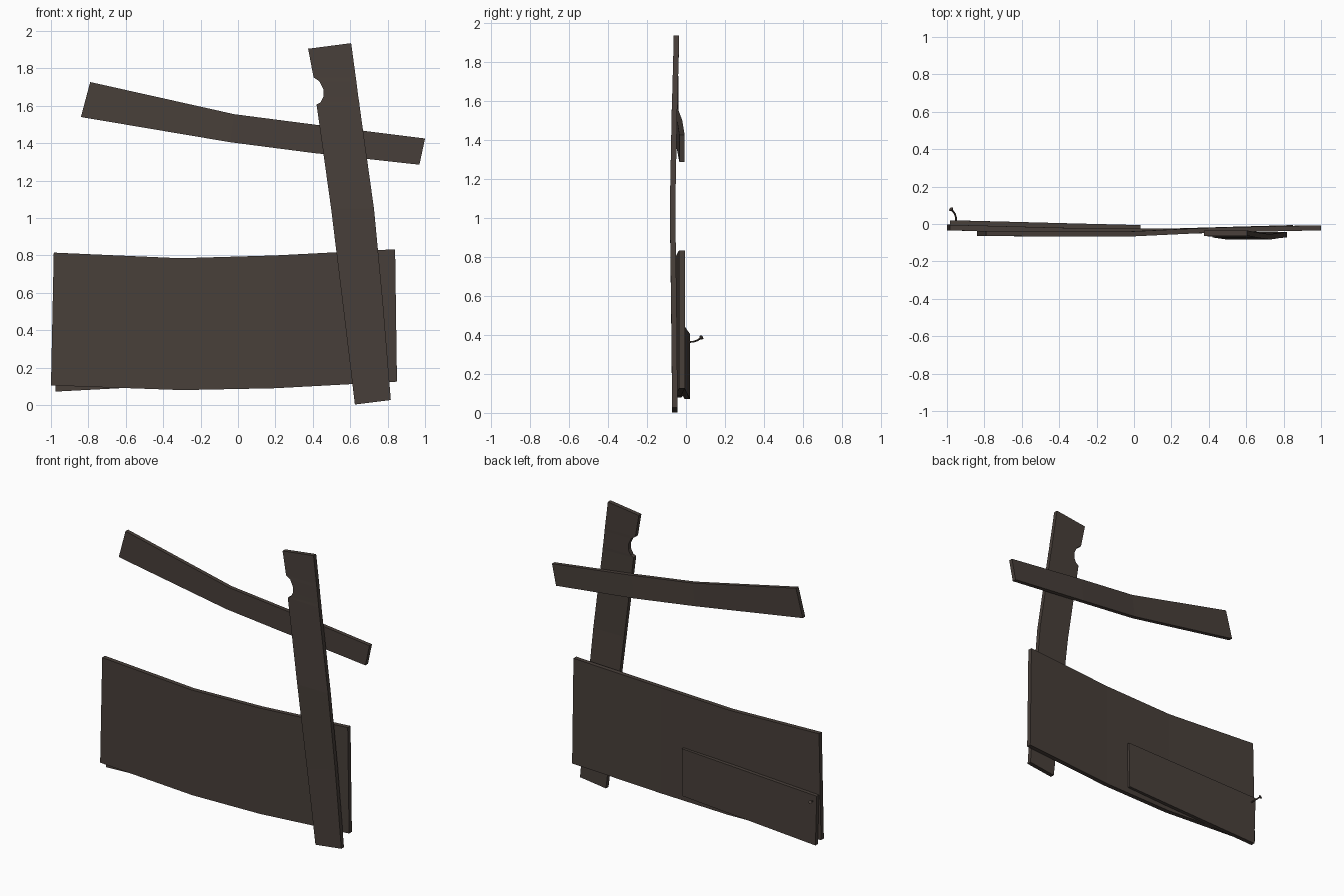
import bpy
import bmesh

default = bpy.data.objects.get("Cube")
if default:
    bpy.data.objects.remove(default, do_unlink=True)


def make_material(name, colour):
    mat = bpy.data.materials.new(name)
    mat.use_nodes = True
    mat.diffuse_color = colour
    mat.node_tree.nodes["Principled BSDF"].inputs["Base Color"].default_value = colour
    return mat


wood = make_material("dark weathered wood", (0.065, 0.05, 0.042, 1))


def plank(name, rows, thickness):
    """Bent board: each row is (edge A x, z), (edge B x, z), front y."""
    bm = bmesh.new()
    rings = []
    for (ax, az), (bx, bz), y in rows:
        back = y + thickness
        corners = (ax, y, az), (bx, y, bz), (bx, back, bz), (ax, back, az)
        rings.append([bm.verts.new(c) for c in corners])
    for low, high in zip(rings, rings[1:]):
        for i in range(4):
            j = (i + 1) % 4
            bm.faces.new((low[i], low[j], high[j], high[i]))
    bm.faces.new(rings[0])
    bm.faces.new(rings[-1])
    bmesh.ops.recalc_face_normals(bm, faces=bm.faces)
    mesh = bpy.data.meshes.new(name)
    bm.to_mesh(mesh)
    bm.free()
    mesh.materials.append(wood)
    obj = bpy.data.objects.new(name, mesh)
    bpy.context.collection.objects.link(obj)
    return obj


# Wide panel, bowed gently forward in the middle
plank("wide_board", [
    ((-1.0, 0.105), (-0.985, 0.815), -0.034),
    ((-0.3, 0.08), (-0.31, 0.785), -0.052),
    ((0.2, 0.09), (0.2, 0.8), -0.054),
    ((0.85, 0.125), (0.84, 0.833), -0.036),
], 0.03)

# Upright with a knot hole broken out of one edge
plank("upright_plank", [
    ((0.625, 0.003), (0.817, 0.027), -0.071),
    ((0.565, 0.5), (0.775, 0.55), -0.076),
    ((0.498, 1.05), (0.727, 1.05), -0.083),
    ((0.42, 1.607), (0.65, 1.6), -0.072),
    ((0.441, 1.618), (0.648, 1.62), -0.071),
    ((0.457, 1.65), (0.643, 1.65), -0.07),
    ((0.457, 1.687), (0.638, 1.69), -0.069),
    ((0.436, 1.73), (0.633, 1.73), -0.068),
    ((0.404, 1.752), (0.63, 1.75), -0.067),
    ((0.375, 1.905), (0.605, 1.935), -0.063),
], 0.028)

# Upper crosspiece, twisted back behind the upright
plank("crosspiece", [
    ((-0.84, 1.54), (-0.79, 1.727), -0.065),
    ((-0.04, 1.405), (-0.02, 1.555), -0.067),
    ((0.4, 1.348), (0.42, 1.498), -0.046),
    ((0.97, 1.285), (1.0, 1.425), -0.034),
], 0.027)

# Short patch board on the back
plank("patch_board", [
    ((-0.975, 0.072), (-0.985, 0.405), -0.008),
    ((0.03, 0.125), (0.035, 0.442), -0.034),
], 0.028)

# Bent nail sticking out of the patch board, flared at its head
curve = bpy.data.curves.new("bent_nail", "CURVE")
curve.dimensions = "3D"
curve.bevel_depth = 0.005
curve.bevel_resolution = 1
curve.use_fill_caps = True
path = [(-0.952, 0.0, 0.363, 1), (-0.952, 0.035, 0.364, 1),
        (-0.958, 0.055, 0.37, 1), (-0.972, 0.073, 0.382, 1),
        (-0.976, 0.077, 0.385, 2.4), (-0.979, 0.081, 0.388, 2.4)]
spline = curve.splines.new("POLY")
spline.points.add(len(path) - 1)
for point, (x, y, z, radius) in zip(spline.points, path):
    point.co = (x, y, z, 1)
    point.radius = radius
spline.use_smooth = False
curve.materials.append(wood)
bpy.context.collection.objects.link(bpy.data.objects.new("bent_nail", curve))
